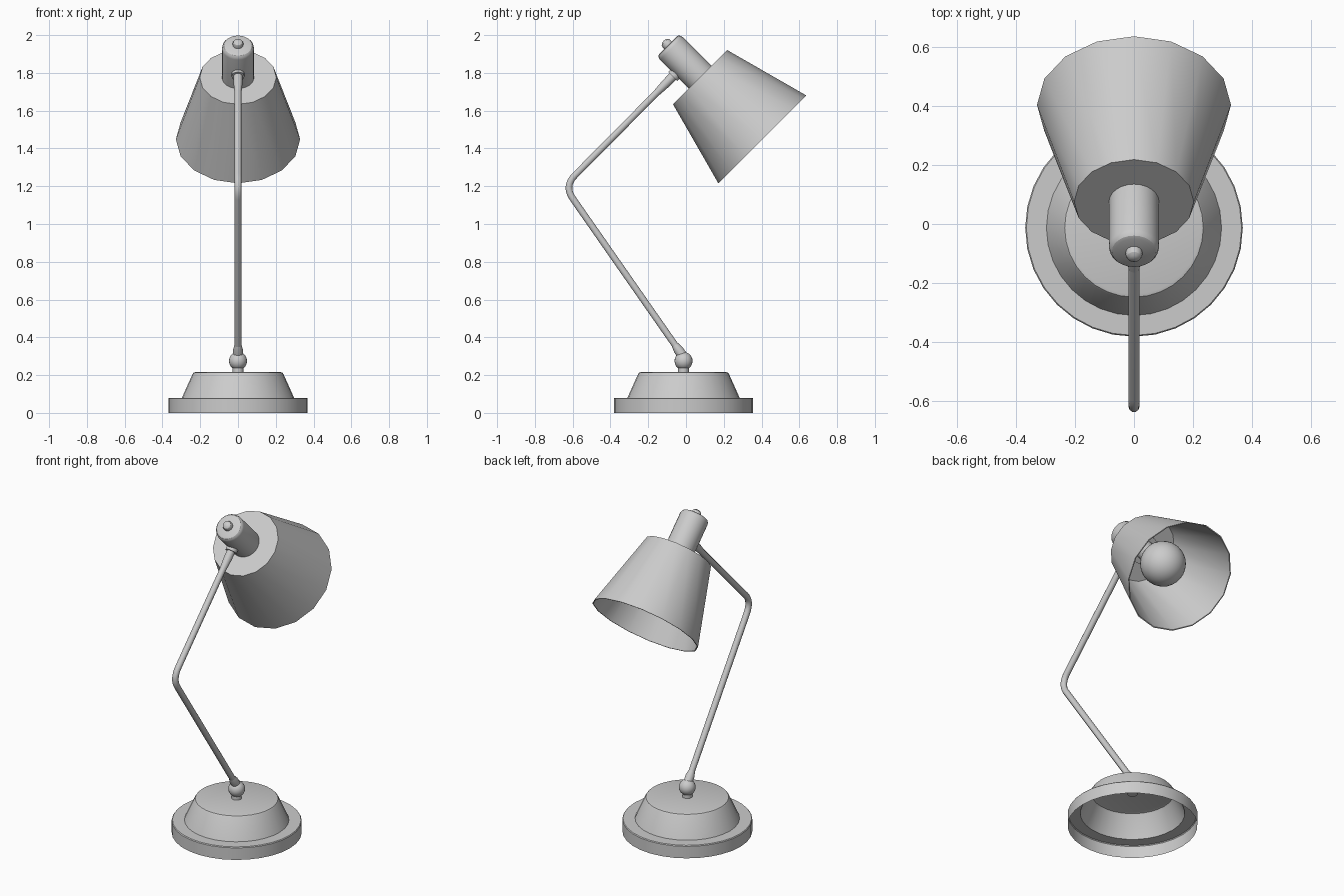
import bpy, bmesh, math
from mathutils import Matrix, Vector

if "Cube" in bpy.data.objects:
    bpy.data.objects.remove(bpy.data.objects["Cube"])


def lathe(name, profile, segs, matrix):
    """Spin an (r, z) profile around local z, then place it."""
    bm = bmesh.new()
    vs = [bm.verts.new((r, 0, z)) for r, z in profile]
    es = [bm.edges.new(p) for p in zip(vs, vs[1:])]
    bmesh.ops.spin(bm, geom=vs + es, cent=(0, 0, 0), axis=(0, 0, 1),
                   angle=math.tau, steps=segs, use_duplicate=False)
    bmesh.ops.remove_doubles(bm, verts=bm.verts, dist=1e-4)
    bmesh.ops.recalc_face_normals(bm, faces=bm.faces)
    me = bpy.data.meshes.new(name)
    bm.to_mesh(me)
    bm.free()
    me.shade_smooth()
    me.set_sharp_from_angle(angle=math.radians(30))
    ob = bpy.data.objects.new(name, me)
    ob.matrix_world = matrix
    bpy.context.collection.objects.link(ob)
    return ob


def arc(radius, center, a0, a1, n):
    """Profile arc; angles in degrees measured from the +r axis."""
    return [(radius * math.cos(math.radians(a0 + (a1 - a0) * i / n)),
             center + radius * math.sin(math.radians(a0 + (a1 - a0) * i / n)))
            for i in range(n + 1)]


def along(a, b):
    """Matrix at a whose local z points to b."""
    return Matrix.Translation(a) @ (b - a).to_track_quat('Z', 'Y').to_matrix().to_4x4()


Y0 = -0.013
stand = Matrix.Translation((0, Y0, 0))
head = Matrix.Translation((0, 0.075, 1.777)) @ Matrix.Rotation(math.radians(45), 4, 'X')

# Hollow stepped base
lathe("base", [(0.369, 0), (0.369, 0.075), (0.365, 0.08), (0.297, 0.08),
               (0.241, 0.205), (0.235, 0.213), (0.225, 0.216), (0, 0.216)], 32, stand)

# Ball joint with its short stem
lathe("joint_stem", [(0, 0.205), (0.029, 0.205), (0.029, 0.25), (0, 0.25)], 16, stand)
lathe("joint_ball", arc(0.048, 0.275, -90, 90, 10), 20, stand)

# Bent arm: straight rods with a rounded elbow
start = Vector((0, -0.006, 0.285))
elbow = Vector((0, -0.645, 1.2))
end = head @ Vector((0, -0.085, 0.105))
d0, d1 = (start - elbow).normalized(), (end - elbow).normalized()
p0, p1 = elbow + d0 * 0.08, elbow + d1 * 0.08
path = [start] + [p0 * (1 - t) ** 2 + elbow * 2 * t * (1 - t) + p1 * t * t
                  for t in [i / 8 for i in range(9)]] + [end]
cu = bpy.data.curves.new("arm", 'CURVE')
cu.dimensions = '3D'
cu.bevel_depth = 0.0185
cu.bevel_resolution = 3
cu.use_fill_caps = True
sp = cu.splines.new('POLY')
sp.points.add(len(path) - 1)
for pt, co in zip(sp.points, path):
    pt.co = (*co, 1)
sp.use_smooth = True
bpy.context.collection.objects.link(bpy.data.objects.new("arm", cu))

# Sleeves at both arm ends
lathe("lower_sleeve", [(0, 0), (0.026, 0), (0.026, 0.06), (0.019, 0.09)], 16,
      along(start, elbow))
lathe("upper_sleeve", [(0, 0), (0.024, 0), (0.024, 0.06), (0.019, 0.13)], 16,
      along(end, elbow))
# Round mount between arm and socket
lathe("arm_mount", [(0, 0), (0.034, 0), (0.034, 0.03), (0, 0.03)], 16,
      along(head @ Vector((0, -0.07, 0.105)), head @ Vector((0, -0.3, 0.105))))

# Conical shade, 16 sided, thin walled
lathe("shade", [(0, 0), (0.203, 0), (0.329, -0.465), (0.323, -0.465),
                (0.197, -0.008), (0, -0.008)], 16, head)

# Lamp socket with rounded top and push switch
lathe("socket", [(0, -0.03), (0.085, -0.03), (0.085, 0.215), (0.082, 0.228),
                 (0.075, 0.237), (0.064, 0.241), (0, 0.241)], 24, head)
lathe("switch", [(0.028, 0.235), (0.028, 0.255), (0.024, 0.264),
                 (0.014, 0.271), (0, 0.273)], 16, head)

# Bulb with neck
lathe("bulb", arc(0.13, -0.256, -90, 60, 14) + [(0.055, -0.11), (0.055, -0.008)], 24, head)
